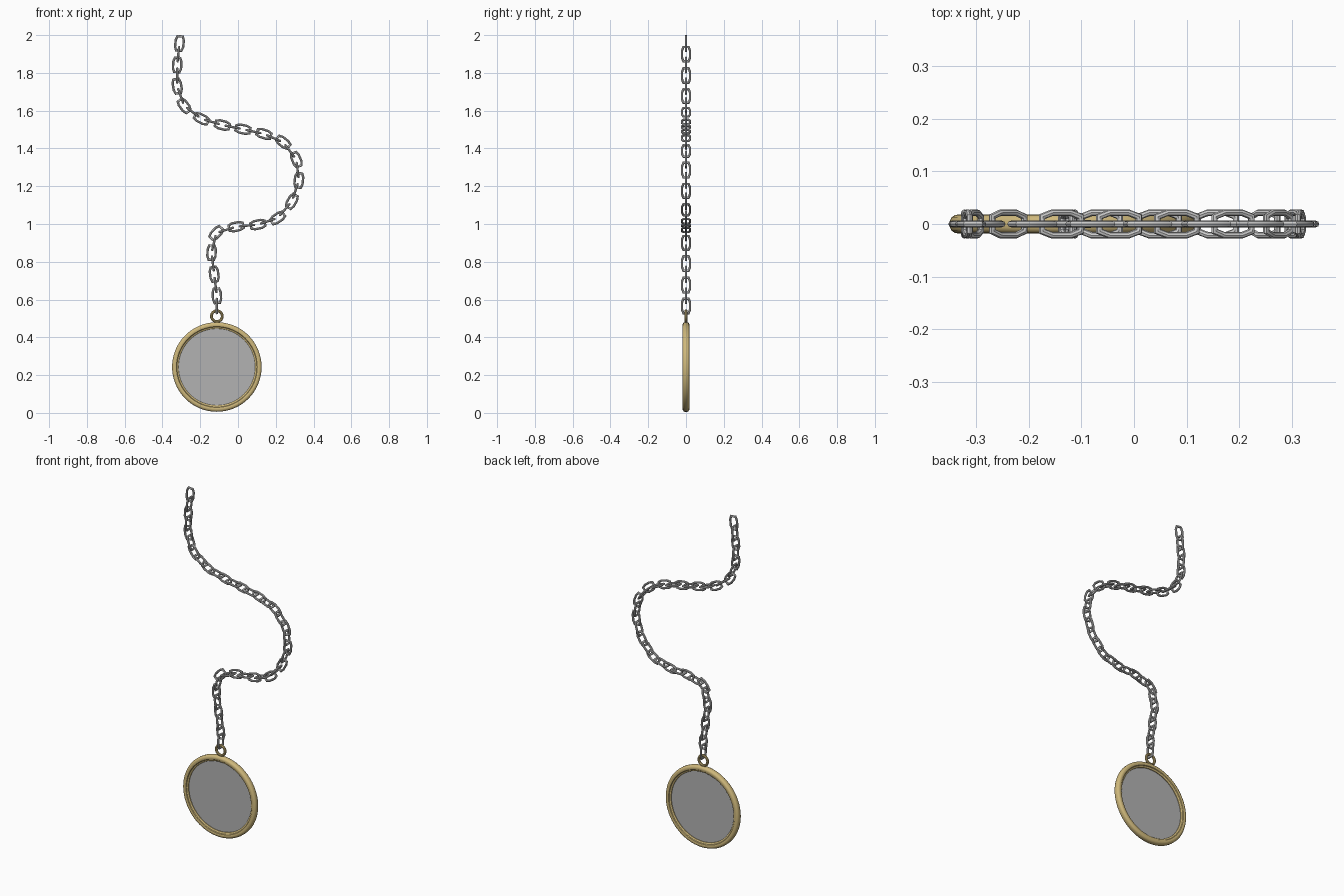
import bpy, bmesh, math
from mathutils import Vector, Matrix

if "Cube" in bpy.data.objects:
    bpy.data.objects.remove(bpy.data.objects["Cube"])

CX, CZ = -0.112, 0.243   # pendant centre

gold = bpy.data.materials.new("gold")
gold.diffuse_color = (0.62, 0.48, 0.2, 1)
gold.use_nodes = True
gold.node_tree.nodes["Principled BSDF"].inputs["Base Color"].default_value = gold.diffuse_color
glass = bpy.data.materials.new("glass")
glass.diffuse_color = (0.45, 0.45, 0.45, 0.6)
glass.use_nodes = True
glass.node_tree.nodes["Principled BSDF"].inputs["Base Color"].default_value = glass.diffuse_color


def mesh_object(name, verts, faces, mat=None, smooth=False):
    me = bpy.data.meshes.new(name)
    me.from_pydata(verts, [], faces)
    bm = bmesh.new()
    bm.from_mesh(me)
    bmesh.ops.recalc_face_normals(bm, faces=bm.faces)
    bm.to_mesh(me)
    bm.free()
    ob = bpy.data.objects.new(name, me)
    bpy.context.collection.objects.link(ob)
    if mat:
        me.materials.append(mat)
    if smooth:
        bpy.ops.object.select_all(action='DESELECT')
        ob.select_set(True)
        bpy.context.view_layer.objects.active = ob
        bpy.ops.object.shade_smooth_by_angle(angle=math.radians(35))
    return ob


def grid_faces(n, k):
    """Quads for n closed sections of k points each, joined in a loop."""
    return [(i * k + j, i * k + (j + 1) % k,
             (i + 1) % n * k + (j + 1) % k, (i + 1) % n * k + j)
            for i in range(n) for j in range(k)]


def lathe(name, profile, x, z, n, mat):
    """Spin a closed (radius, y) profile around the y axis through x, z."""
    verts = []
    for i in range(n):
        a = 2 * math.pi * i / n
        verts += [(x + r * math.cos(a), y, z + r * math.sin(a)) for r, y in profile]
    return mesh_object(name, verts, grid_faces(n, len(profile)), mat, True)


def circle(r0, r, k):
    return [(r0 + r * math.cos(2 * math.pi * j / k), r * math.sin(2 * math.pi * j / k))
            for j in range(k)]


# pendant rim: rounded front and back bead with a stepped inner lip
half = [(0.237, 0.007), (0.234, 0.013), (0.228, 0.017), (0.221, 0.018),
        (0.214, 0.016), (0.211, 0.012), (0.206, 0.011), (0.203, 0.008)]
lathe("pendant_rim", half + [(r, -y) for r, y in reversed(half)], CX, CZ, 64, gold)

# hanging ring on top of the pendant
lathe("hanging_ring", circle(0.0285, 0.0075, 10), CX, 0.512, 32, gold)

# thin glass disc held by the rim
bm = bmesh.new()
bmesh.ops.create_cone(bm, cap_ends=True, segments=64, radius1=0.206, radius2=0.206, depth=0.008,
                      matrix=Matrix.Translation((CX, 0, CZ)) @ Matrix.Rotation(math.pi / 2, 4, 'X'))
me = bpy.data.meshes.new("glass_disc")
bm.to_mesh(me)
bm.free()
me.materials.append(glass)
bpy.context.collection.objects.link(bpy.data.objects.new("glass_disc", me))

# one chain link: eight-sided loop of mitred wire, long axis on local z
W, L, R, K = 0.0215, 0.038, 0.0062, 8
outline = [(W, -0.018), (W, 0.018), (0.014, L), (-0.014, L),
           (-W, 0.018), (-W, -0.018), (-0.014, -L), (0.014, -L)]
pts = [Vector(p) for p in outline]
verts = []
for i, p in enumerate(pts):
    a = (p - pts[i - 1]).normalized()
    b = (pts[(i + 1) % len(pts)] - p).normalized()
    out = Vector((a.y + b.y, -a.x - b.x)).normalized()
    miter = R / out.dot(Vector((a.y, -a.x)))
    for c, s in circle(0, 1, K):
        q = p + out * c * miter
        verts.append((q.x, s * R, q.y))
link = mesh_object("chain_link", verts, grid_faces(len(pts), K), None, True)

# chain path: centres of the links lying in the front plane
path = [(-0.31, 1.956), (-0.322, 1.842), (-0.322, 1.73), (-0.285, 1.626), (-0.193, 1.557),
        (-0.083, 1.524), (0.026, 1.502), (0.137, 1.477), (0.239, 1.433), (0.309, 1.341),
        (0.322, 1.231), (0.285, 1.12), (0.21, 1.032), (0.105, 0.997), (-0.01, 0.986),
        (-0.115, 0.952), (-0.14, 0.848), (-0.126, 0.734), (-0.112, 0.62), (-0.112, 0.512)]
path = [Vector((x, 0, z)) for x, z in path]


def place(centre, direction, turned):
    ob = link.copy()
    zax = direction.normalized()
    yax = Vector((0, 1, 0))
    rot = Matrix((yax.cross(zax), yax, zax)).transposed().to_4x4()
    if turned:
        rot = rot @ Matrix.Rotation(math.pi / 2, 4, 'Z')
    ob.matrix_world = Matrix.Translation(centre) @ rot
    bpy.context.collection.objects.link(ob)


# alternate flat links and links turned by a quarter
for i in range(len(path) - 1):
    place(path[i], path[max(i - 1, 0)] - path[i + 1], False)
    place((path[i] + path[i + 1]) / 2, path[i] - path[i + 1], True)
bpy.data.objects.remove(link)
